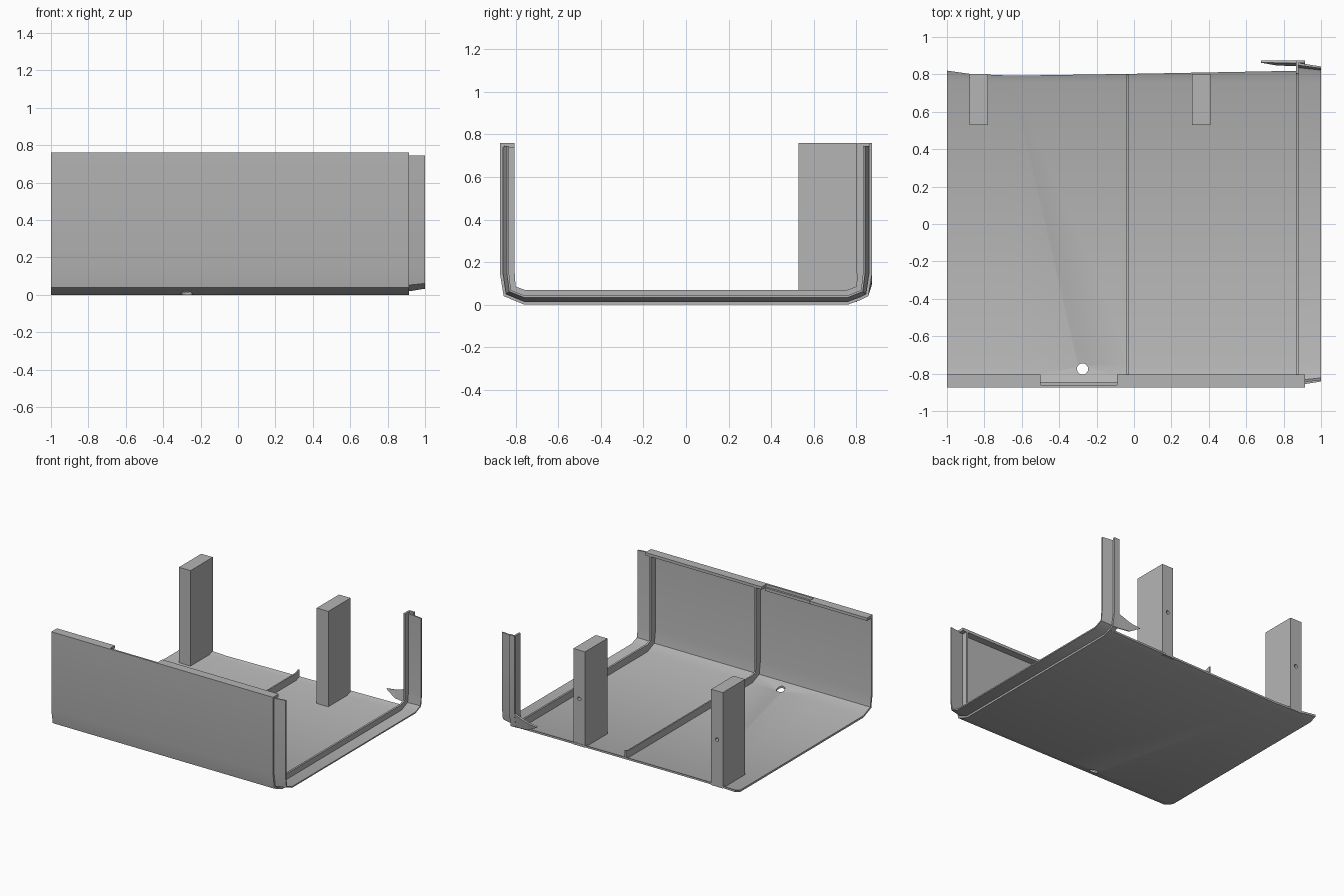
import bpy
import bmesh
import math

old = bpy.data.objects.get("Cube")
if old:
    bpy.data.objects.remove(old)

grey = bpy.data.materials.new("plain_grey")
grey.use_nodes = True
colour = (0.46, 0.46, 0.46, 1)
grey.diffuse_color = colour
grey.node_tree.nodes["Principled BSDF"].inputs["Base Color"].default_value = colour

TOP = 0.76
SKIN = 0.015
RIB = 0.07


def half_path(d, top):
    """Wall and lower corner of the tray, inset by d, as (y, z) from top to floor."""
    return [(0.875 - d, top), (0.875 - d, 0.15),
            (0.857 - 0.8 * d, 0.04 + 0.65 * d), (0.76, d)]


def front_path(d, top):
    return [(-y, z) for y, z in half_path(d, top)]


def full_path(d, top=TOP):
    return front_path(d, top) + half_path(d, top)[::-1]


def open_path(d, back, top=TOP):
    """Front wall and floor, broken off at the back."""
    return front_path(d, top) + [(0.76, d), (back, d + (back - 0.76) * 0.36)]


def finish(name, bm):
    bmesh.ops.recalc_face_normals(bm, faces=bm.faces)
    mesh = bpy.data.meshes.new(name)
    bm.to_mesh(mesh)
    bm.free()
    mesh.materials.append(grey)
    obj = bpy.data.objects.new(name, mesh)
    bpy.context.collection.objects.link(obj)
    return obj


def loft(name, stations):
    """Solid strip through stations of (x, outer path, inner path)."""
    bm = bmesh.new()
    rows = [[[bm.verts.new((x, y, z)) for y, z in path] for path in (outer, inner)]
            for x, outer, inner in stations]
    n = len(rows[0][0])
    for (o1, i1), (o2, i2) in zip(rows, rows[1:]):
        for k in range(n - 1):
            bm.faces.new((o1[k], o1[k + 1], o2[k + 1], o2[k]))
            bm.faces.new((i1[k + 1], i1[k], i2[k], i2[k + 1]))
        for k in (0, n - 1):
            bm.faces.new((o1[k], o2[k], i2[k], i1[k]))
    for o, i in (rows[0], rows[-1]):
        for k in range(n - 1):
            bm.faces.new((o[k], i[k], i[k + 1], o[k + 1]))
    return finish(name, bm)


def box(name, x, y, z):
    bm = bmesh.new()
    bmesh.ops.create_cube(bm, size=1)
    for v in bm.verts:
        v.co = [(a + b) / 2 + c * (b - a) for c, (a, b) in zip(v.co, (x, y, z))]
    return finish(name, bm)


def drill(obj, location, radius, depth, turn=0):
    bpy.ops.mesh.primitive_cylinder_add(vertices=24, radius=radius, depth=depth,
                                        location=location, rotation=(turn, 0, 0))
    cutter = bpy.context.object
    cutter.hide_render = True
    mod = obj.modifiers.new("hole", "BOOLEAN")
    mod.operation = "DIFFERENCE"
    mod.solver = "EXACT"
    mod.object = cutter
    bpy.context.view_layer.objects.active = obj
    bpy.ops.object.modifier_apply(modifier=mod.name)
    bpy.data.objects.remove(cutter)


def smooth(obj):
    bpy.ops.object.select_all(action="DESELECT")
    obj.select_set(True)
    bpy.context.view_layer.objects.active = obj
    bpy.ops.object.shade_smooth_by_angle(angle=math.radians(30))


# Main skin: front wall and floor with an uneven back edge
edge = [(-1, 0.82), (-0.88, 0.803), (-0.65, 0.793), (0, 0.803), (0.915, 0.82)]
tray = loft("tray_skin", [(x, open_path(0, b), open_path(SKIN, b)) for x, b in edge])
drill(tray, (-0.275, -0.775, 0.02), 0.03, 0.2)
smooth(tray)

# Narrow remainder of the back wall
post = [[(0.82, d + 0.0216)] + half_path(d, TOP)[2::-1] for d in (0, SKIN)]
smooth(loft("back_wall_strip", [(x, *post) for x in (0.87, 0.915)]))

# Pointed scrap at the lower back corner
shard_outer = [[(0.855, 0.04), (0.873, 0.15)], [(0.86, 0.05), (0.874, 0.11)],
               [(0.874, 0.095), (0.875, 0.1)]]
shard = [(x, path, [(y - 0.012, z + 0.004) for y, z in path])
         for x, path in zip((0.875, 0.76, 0.68), shard_outer)]
loft("corner_shard", shard)

# Inner ribs
smooth(loft("end_rib", [(x, full_path(0.01), full_path(RIB)) for x in (0.865, 0.88)]))
smooth(loft("middle_rib", [(x, open_path(0.01, 0.8), open_path(RIB, 0.8))
                           for x in (-0.041, -0.03)]))

# Tapered joining flange that stands out of the open end
flange = [(x, full_path(a, 0.745), full_path(b, 0.745))
          for x, a, b in ((0.875, 0.013, 0.026), (1, 0.033, 0.043))]
smooth(loft("end_flange", flange))

# Top lip of the front wall, with a recessed length
for name, x in (("top_lip_right", (-1, -0.5)), ("top_lip_left", (-0.09, 0.915))):
    box(name, x, (-0.862, -0.805), (0.738, TOP))
box("recessed_lip", (-0.5, -0.09), (-0.862, -0.845), (0.715, 0.738))

# Upright pillars, each with a small hole in its back
for name, x in (("right_pillar", -0.88), ("left_pillar", 0.31)):
    pillar = box(name, (x, x + 0.1), (0.528, 0.803), (0.012, TOP))
    drill(pillar, (x + 0.05, 0.803, 0.38), 0.014, 0.1, math.pi / 2)
